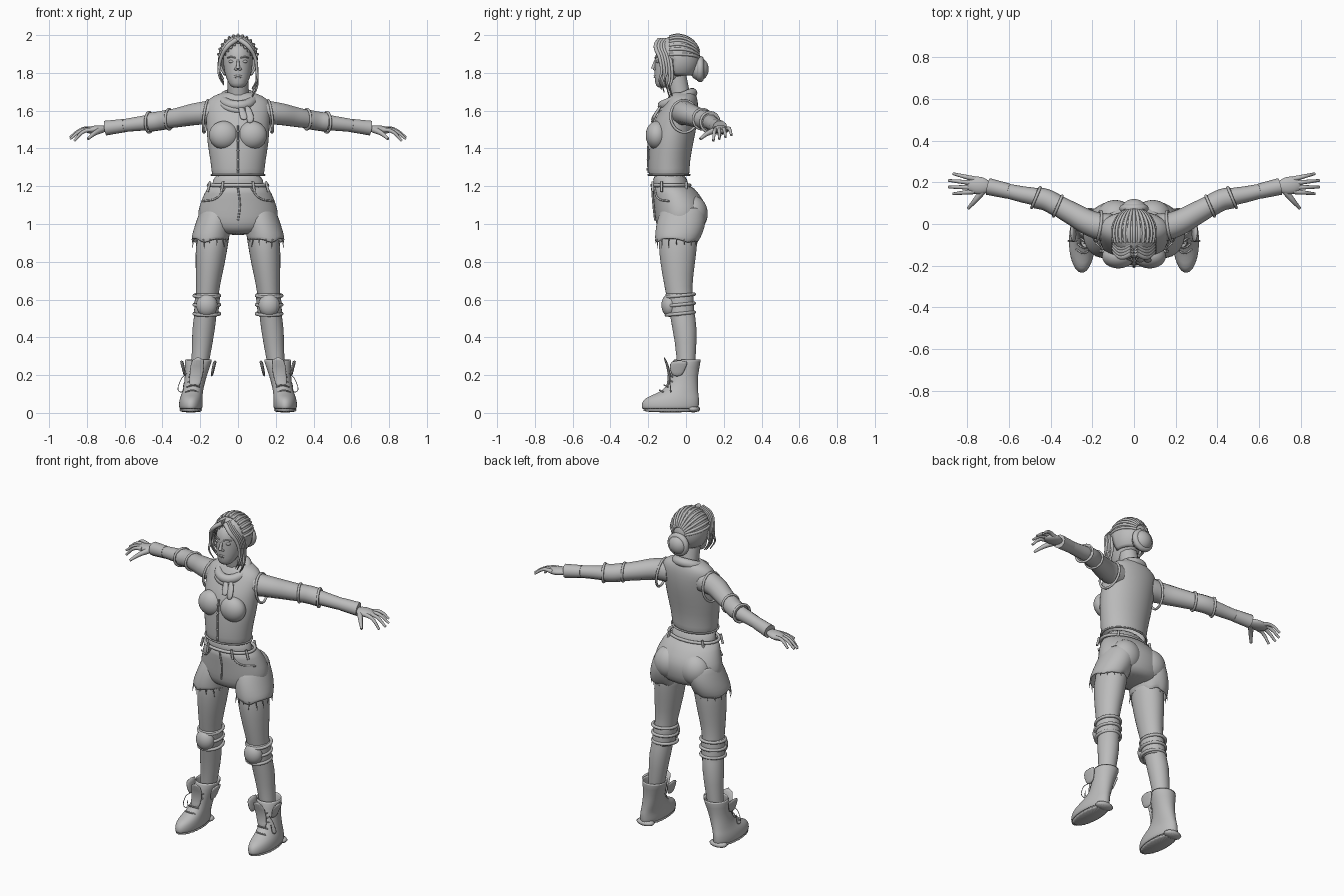
import bpy, bmesh, random
from math import sin, cos, pi
from mathutils import Vector, Matrix, Euler

random.seed(4)
cube = bpy.data.objects.get("Cube")
if cube:
    bpy.data.objects.remove(cube, do_unlink=True)

grey = bpy.data.materials.new("plain grey")
grey.use_nodes = True
grey.diffuse_color = (0.5, 0.5, 0.5, 1)
shader = next(node for node in grey.node_tree.nodes if node.type == 'BSDF_PRINCIPLED')
shader.inputs["Base Color"].default_value = grey.diffuse_color


def finish(name, data, mirror=False, thick=0, smooth_levels=0):
    """Link the part and add its modifiers."""
    obj = bpy.data.objects.new(name, data)
    bpy.context.scene.collection.objects.link(obj)
    data.materials.append(grey)
    if thick:
        obj.modifiers.new("Solidify", 'SOLIDIFY').thickness = thick
    if smooth_levels:
        subdivision = obj.modifiers.new("Subdivision", 'SUBSURF')
        subdivision.levels = subdivision.render_levels = smooth_levels
    if mirror:
        obj.modifiers.new("Mirror", 'MIRROR')


def mesh_part(name, bm, **options):
    bmesh.ops.recalc_face_normals(bm, faces=bm.faces)
    mesh = bpy.data.meshes.new(name)
    bm.to_mesh(mesh)
    bm.free()
    mesh.shade_smooth()
    finish(name, mesh, **options)


def oval(z, half, front, back, x=0):
    """Level cross-section of a loft."""
    return Vector((x, (front + back) / 2, z)), half, (back - front) / 2


def loft(name, *ovals, sides=24, open_ends=False, jag=0, **options):
    """Skin ovals from the bottom up; jag tears the lowest edge."""
    bm = bmesh.new()
    rows = []
    for centre, half, depth in ovals:
        row = []
        for i in range(sides):
            angle = 2 * pi * i / sides
            tear = 0 if rows else random.uniform(-jag, jag)
            row.append(bm.verts.new(centre + Vector((half * cos(angle), depth * sin(angle), tear))))
        rows.append(row)
    for low, high in zip(rows, rows[1:]):
        for i in range(sides):
            bm.faces.new((low[i - 1], low[i], high[i], high[i - 1]))
    if not open_ends:
        bm.faces.new(rows[0])
        bm.faces.new(rows[-1])
    mesh_part(name, bm, smooth_levels=1, **options)


def ball(name, place, size, turn=(0, 0, 0), keep=None, **options):
    """Ellipsoid, optionally trimmed by a rule on its unit-sphere points."""
    bm = bmesh.new()
    bmesh.ops.create_uvsphere(bm, u_segments=32, v_segments=20, radius=1)
    if keep:
        cut = [vert for vert in bm.verts if not keep(vert.co)]
        bmesh.ops.delete(bm, geom=cut, context='VERTS')
    bm.transform(Matrix.LocRotScale(Vector(place), Euler(turn), Vector(size)))
    mesh_part(name, bm, **options)


def tube(name, *points, radius=.005, taper=1, closed=False, **options):
    """Round tube along a smooth path, its radius changing evenly to the taper."""
    curve = bpy.data.curves.new(name, 'CURVE')
    curve.dimensions = '3D'
    curve.bevel_depth = radius
    curve.bevel_resolution = 3
    curve.resolution_u = 6
    curve.use_fill_caps = True
    spline = curve.splines.new('BEZIER')
    last = len(points) - 1
    spline.bezier_points.add(last)
    spline.use_cyclic_u = closed
    for i, knot in enumerate(spline.bezier_points):
        knot.co = points[i]
        knot.radius = 1 + (taper - 1) * i / last
        knot.handle_left_type = knot.handle_right_type = 'AUTO'
    finish(name, curve, **options)


def hoop(name, place, half_x, half_y, radius, turn=(0, 0, 0), **options):
    frame = Matrix.LocRotScale(Vector(place), Euler(turn), Vector((half_x, half_y, 1)))
    steps = [pi * i / 6 for i in range(12)]
    tube(name, *[frame @ Vector((cos(a), sin(a), 0)) for a in steps],
         radius=radius, closed=True, **options)


# Head and face
loft("head", oval(z=1.72, half=.03, front=-.15, back=-.1), oval(z=1.74, half=.05, front=-.165, back=-.06),
     oval(z=1.8, half=.073, front=-.168, back=.01), oval(z=1.86, half=.08, front=-.165, back=.04),
     oval(z=1.92, half=.08, front=-.163, back=.04), oval(z=1.97, half=.05, front=-.11, back=.01))
tube("neck", (0, -.01, 1.6), (0, -.03, 1.68), (0, -.05, 1.78), radius=.055)
tube("nose", (0, -.16, 1.87), (0, -.17, 1.84), (0, -.174, 1.822), radius=.006, taper=2)
ball("nostril", place=(.01, -.165, 1.82), size=(.01, .01, .007), mirror=True)
ball("eye", place=(.034, -.147, 1.86), size=(.016, .012, .008), mirror=True)
tube("eyebrow", (.014, -.163, 1.88), (.035, -.156, 1.885), (.055, -.14, 1.88), radius=.004, mirror=True)
for name, z in (("upper_lip", 1.785), ("lower_lip", 1.777)):
    tube(name, (-.022, -.158, 1.78), (0, -.166, z), (.022, -.158, 1.78), radius=.005)

# Hair cap with an open face, and ridges combed back over it
skull, hair_size = Vector((0, -.045, 1.875)), Vector((.105, .12, .125))
ball("hair_cap", place=skull, size=hair_size, thick=.012,
     keep=lambda p: p.z > -.75 and (p.y > -.25 or p.z > .7 - .9 * abs(p.x)))
for i in range(-6, 7):
    lean = i * .23
    ridge = []
    for step in range(6):
        sweep = pi * (.62 - step / 10)
        way = Vector((sin(lean) * sin(sweep), cos(sweep), cos(lean) * sin(sweep)))
        ridge.append(skull + way * hair_size)
    tube("hair_ridge", *ridge, radius=.008)

# Coiled bun and loose locks beside the face
ball("bun_core", place=(0, .07, 1.82), size=(.06, .05, .06))
for name, y, reach in (("bun_coil", .075, .05), ("bun_inner_coil", .105, .024)):
    hoop(name, place=(0, y, 1.82), half_x=reach, half_y=reach, radius=reach * .4, turn=(pi / 2, 0, 0))
for side, length in ((-1, .2), (1, .26)):
    for i in range(5):
        y = i * .014 - .14
        tip = 1.93 - length * random.uniform(.8, 1)
        tube("face_lock", (side * .01, y, 1.975), (side * .055, y - .02, 1.94), (side * .09, y, 1.88),
             (side * .1, y + .01, tip + .09), (side * .1, y, tip + .05), (side * .075, y + .01, tip),
             radius=.014, taper=.2)

# Sleeveless shirt
loft("shirt", oval(z=1.255, half=.14, front=-.2, back=.02), oval(z=1.33, half=.145, front=-.2, back=.02),
     oval(z=1.43, half=.165, front=-.195, back=.04), oval(z=1.53, half=.168, front=-.18, back=.06),
     oval(z=1.6, half=.175, front=-.14, back=.066), oval(z=1.65, half=.17, front=-.11, back=.064),
     oval(z=1.68, half=.13, front=-.09, back=.055), oval(z=1.7, half=.07, front=-.07, back=.045),
     open_ends=True, jag=.005, thick=.01)
ball("bust", place=(.075, -.155, 1.47), size=(.078, .058, .075), mirror=True)
hoop("shirt_hem", place=(0, -.09, 1.26), half_x=.14, half_y=.11, radius=.005)
hoop("armhole_edge", place=(.17, -.01, 1.57), half_x=.085, half_y=.072, radius=.007,
     turn=(0, 1.45, .15), mirror=True)
tube("button_strip", (0, -.2, 1.27), (0, -.2, 1.42), (0, -.186, 1.52))
for i in range(5):
    ball("shirt_button", place=(0, -.205 + i * .002, 1.29 + i * .05), size=(.007, .005, .007))

# Scarf wound twice, with two hanging tails
hoop("scarf", place=(0, -.045, 1.66), half_x=.078, half_y=.085, radius=.027, turn=(.4, 0, 0))
hoop("scarf_fold", place=(0, -.06, 1.64), half_x=.088, half_y=.08, radius=.018, turn=(.5, .1, 0))
for x, low in ((.03, 1.55), (.065, 1.53)):
    loft("scarf_tail", oval(z=low, half=.02, front=-.19, back=-.175, x=x),
         oval(z=1.58, half=.022, front=-.175, back=-.155, x=x),
         oval(z=1.63, half=.014, front=-.14, back=-.12, x=x - .02), sides=10, jag=.006)

# Waist and shorts
loft("waist", oval(z=1.1, half=.15, front=-.15, back=.04), oval(z=1.2, half=.14, front=-.175, back=.015),
     oval(z=1.28, half=.13, front=-.18, back=0))
loft("shorts_hips", oval(z=.94, half=.13, front=-.12, back=.07), oval(z=.98, half=.2, front=-.158, back=.1),
     oval(z=1.04, half=.218, front=-.165, back=.112), oval(z=1.1, half=.206, front=-.17, back=.11),
     oval(z=1.16, half=.18, front=-.175, back=.07), oval(z=1.22, half=.153, front=-.18, back=.02))
loft("shorts_leg", oval(z=.91, half=.1, front=-.165, back=.066, x=.147),
     oval(z=.95, half=.1, front=-.165, back=.09, x=.143), oval(z=1.02, half=.1, front=-.155, back=.11, x=.12),
     oval(z=1.09, half=.09, front=-.13, back=.1, x=.105), open_ends=True, jag=.014, thick=.01, mirror=True)
ball("seat", place=(.09, .035, 1.055), size=(.09, .08, .095), mirror=True)
hoop("waistband", place=(0, -.08, 1.205), half_x=.157, half_y=.1, radius=.009)
tube("fly_seam", (0, -.18, 1.19), (.01, -.173, 1.1), (0, -.164, 1.02))
tube("front_pocket", (.07, -.166, 1.19), (.11, -.152, 1.14), (.185, -.09, 1.12), mirror=True)
for angle in (.5, 1.1, 2.4):
    x, y = .165 * sin(angle), -.08 - .11 * cos(angle)
    tube("belt_loop", (x * 1.1, y, 1.17), (x, y, 1.225), radius=.007, mirror=True)

# Frayed threads round the hems
for i in range(16):
    angle = pi * i / 8
    x, y = .147 + .095 * cos(angle), -.05 + .11 * sin(angle)
    tube("frayed_thread", (x, y, .92), (x + random.uniform(-.01, .01), y, random.uniform(.87, .9)),
         radius=.004, taper=.3, mirror=True)

# Legs and knee pads
loft("leg", oval(z=.1, half=.04, front=-.05, back=.045, x=.225),
     oval(z=.3, half=.047, front=-.045, back=.05, x=.194), oval(z=.45, half=.064, front=-.074, back=.062, x=.183),
     oval(z=.55, half=.056, front=-.09, back=.04, x=.167), oval(z=.67, half=.062, front=-.115, back=.03, x=.16),
     oval(z=.8, half=.08, front=-.138, back=.05, x=.146), oval(z=.9, half=.086, front=-.147, back=.06, x=.138),
     oval(z=1, half=.09, front=-.14, back=.07, x=.12), mirror=True)
loft("knee_sleeve", oval(z=.51, half=.065, front=-.095, back=.048, x=.17),
     oval(z=.57, half=.066, front=-.1, back=.042, x=.165), oval(z=.635, half=.068, front=-.112, back=.04, x=.16),
     open_ends=True, thick=.008, mirror=True)
ball("knee_cap", place=(.165, -.085, .57), size=(.056, .045, .062), mirror=True)
for i in range(3):
    hoop("knee_strap", place=(.165, -.03, .525 + i * .048), half_x=.067, half_y=.074, radius=.009,
         turn=(.1, 0, 0), mirror=True)

# Boots with soles, tongues, side flaps and laces
loft("boot", oval(z=.02, half=.062, front=-.235, back=.068, x=.25),
     oval(z=.05, half=.064, front=-.237, back=.07, x=.25), oval(z=.08, half=.06, front=-.22, back=.07, x=.248),
     oval(z=.1, half=.056, front=-.16, back=.066, x=.243), oval(z=.135, half=.054, front=-.1, back=.064, x=.235),
     oval(z=.2, half=.057, front=-.078, back=.062, x=.222), oval(z=.285, half=.076, front=-.07, back=.082, x=.208),
     open_ends=True, thick=.01, mirror=True)
loft("boot_sole", oval(z=0, half=.064, front=-.237, back=.074, x=.25),
     oval(z=.03, half=.068, front=-.242, back=.076, x=.25), mirror=True)
loft("boot_heel", oval(z=0, half=.06, front=0, back=.077, x=.25),
     oval(z=.04, half=.062, front=0, back=.078, x=.25), mirror=True)
loft("boot_tongue", oval(z=.12, half=.03, front=-.115, back=-.09, x=.235),
     oval(z=.2, half=.036, front=-.085, back=-.07, x=.22),
     oval(z=.3, half=.042, front=-.125, back=-.11, x=.21), sides=14, mirror=True)
for side in (-1, 1):
    x = .21 + side * .07
    loft("boot_flap", oval(z=.19, half=.008, front=-.075, back=-.02, x=x),
         oval(z=.24, half=.008, front=-.09, back=0, x=x + side * .01),
         oval(z=.28, half=.012, front=-.085, back=.02, x=x + side * .02), sides=12, mirror=True)
for i in range(5):
    x, z = .243 - i * .006, .11 + i * .027
    y = -.09 - .05 * max(0, 1 - i / 2)
    tube("boot_lace", (x - .035, y + .02, z), (x, y, z + .01), (x + .035, y + .02, z),
         radius=.004, mirror=True)
tube("loose_lace", (.27, -.08, .21), (.3, -.085, .18), (.305, -.08, .11), (.285, -.085, .16),
     radius=.002, mirror=True)

# Arms, elbow pads and wrist cuffs
shoulder, elbow, wrist = Vector((.2, 0, 1.585)), Vector((.42, .115, 1.545)), Vector((.7, .18, 1.508))
tube("arm", (.12, -.02, 1.59), shoulder, shoulder.lerp(elbow, .5), elbow, elbow.lerp(wrist, .5), wrist,
     radius=.07, taper=.42, mirror=True)
pad_top, pad_end = shoulder.lerp(elbow, .75), elbow.lerp(wrist, .18)
tube("elbow_pad", pad_top, elbow, pad_end, radius=.052, mirror=True)
for place in (pad_top, pad_end):
    hoop("elbow_strap", place=place, half_x=.053, half_y=.053, radius=.007,
         turn=(0, pi / 2, .4), mirror=True)
tube("wrist_cuff", elbow.lerp(wrist, .65), elbow.lerp(wrist, .85), wrist, radius=.037, taper=1.1, mirror=True)

# Hands with spread, curled fingers
ball("palm", place=(.748, .185, 1.5), size=(.062, .042, .022), turn=(0, .1, .1), mirror=True)
for i in range(4):
    spread = i - 1.5
    knuckle = Vector((.765, .186 + spread * .02, 1.5))
    tip = Vector((.9 - abs(spread) * .022, .193 + spread * .032, 1.455 + spread * .01))
    bend = knuckle.lerp(tip, .5) + Vector((0, 0, .02))
    tube("finger", knuckle, bend, tip, radius=.013, taper=.5, mirror=True)
tube("thumb", (.72, .165, 1.5), (.76, .115, 1.48), (.795, .075, 1.45), radius=.018, taper=.4, mirror=True)
